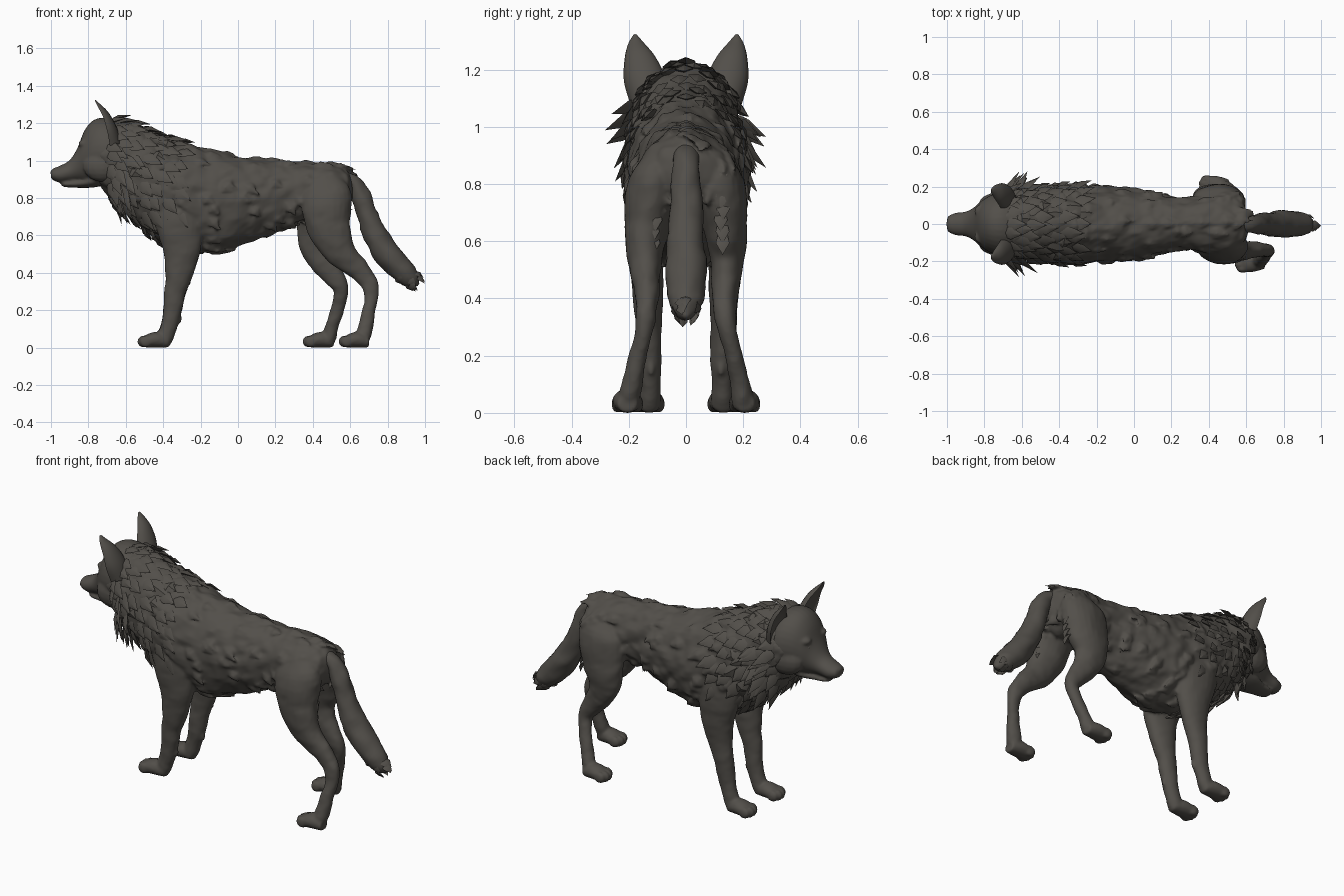
import bpy, bmesh, math, random
from mathutils import Vector, noise

if "Cube" in bpy.data.objects:
    bpy.data.objects.remove(bpy.data.objects["Cube"])

random.seed(4)
UP, Y = Vector((0, 0, 1)), Vector((0, 1, 0))
fur = bpy.data.materials.new("dark_grey_brown_fur")
fur.diffuse_color = (0.085, 0.078, 0.068, 1)
fur.use_nodes = True
fur.node_tree.nodes["Principled BSDF"].inputs["Base Color"].default_value = fur.diffuse_color


def finish(bm, name, angle=50, voxel=0, passes=3):
    bmesh.ops.recalc_face_normals(bm, faces=bm.faces)
    me = bpy.data.meshes.new(name)
    bm.to_mesh(me)
    bm.free()
    ob = bpy.data.objects.new(name, me)
    bpy.context.collection.objects.link(ob)
    me.materials.append(fur)
    bpy.ops.object.select_all(action='DESELECT')
    bpy.context.view_layer.objects.active = ob
    ob.select_set(True)
    if voxel:  # fuse overlapping parts into one sculpted skin
        m = ob.modifiers.new("fuse", 'REMESH')
        m.mode, m.voxel_size = 'VOXEL', voxel
        s = ob.modifiers.new("soften", 'SMOOTH')
        s.factor, s.iterations = .5, passes
        bpy.ops.object.modifier_apply(modifier="fuse")
        bpy.ops.object.modifier_apply(modifier="soften")
    bpy.ops.object.shade_smooth_by_angle(angle=math.radians(angle))
    return ob


def section(secs, t):
    """Smoothly interpolated section (x, y, z, half width, half depth)."""
    i = min(int(t), len(secs) - 2)
    f = t - i
    a, b, c, d = (secs[max(0, min(len(secs) - 1, i + k))] for k in (-1, 0, 1, 2))
    return [0.5 * (2 * q + (r - p) * f + (2 * p - 5 * q + 4 * r - s) * f * f
            + (3 * q - p - 3 * r + s) * f ** 3) for p, q, r, s in zip(a, b, c, d)]


def surface(secs, t, ang, upright=False, hollow=False):
    x, y, z, w, h = section(secs, t)
    w, h = max(w, 0.002), max(h, 0.002)
    n = UP
    if not upright:
        e = len(secs) - 1
        p, q = section(secs, max(0, t - .05)), section(secs, min(e, t + .05))
        n = (Vector(q[:3]) - Vector(p[:3])).cross(Y).normalized()
    c, s = math.cos(ang), math.sin(ang)
    v = n * h * s
    if hollow and v.x < 0:
        v *= -0.35
    return Vector((x, y, z)) + Y * w * c + v


def add_loft(bm, secs, n=20, steps=5, upright=False, hollow=False, rough=0.0):
    rings = []
    for k in range((len(secs) - 1) * steps + 1):
        t = k / steps
        mid = Vector(section(secs, t)[:3])
        ring = []
        for j in range(n):
            p = surface(secs, t, math.tau * j / n, upright, hollow)
            if rough:
                q = Vector((p.x * 9, p.y * 14, p.z * 14))
                p += (p - mid).normalized() * rough * (noise.noise(q) + .6 * noise.noise(q * 2.3))
            ring.append(bm.verts.new(p))
        rings.append(ring)
    for a, b in zip(rings, rings[1:]):
        for j in range(n):
            bm.faces.new((a[j], a[(j + 1) % n], b[(j + 1) % n], b[j]))
    bm.faces.new(rings[0])
    bm.faces.new(rings[-1])


def add_ball(bm, loc, size):
    vs = bmesh.ops.create_uvsphere(bm, u_segments=14, v_segments=9, radius=1)['verts']
    for v in vs:
        v.co = Vector(loc) + Vector([a * b for a, b in zip(v.co, size)])


def add_tuft(bm, root, d, n, length, width):
    """Pointed leaf-shaped lock of fur growing along d."""
    d, side = d.normalized(), d.cross(n).normalized()
    rings = []
    for f, w, lift in ((-.1, .7, -.014), (.4, 1, .003)):
        c = root + d * length * f + n * lift
        rings.append([bm.verts.new(c + o * width * w) for o in (side, n * .4, -side, -n * .4)])
    tip = bm.verts.new(root + d * length)
    a, b = rings
    for j in range(4):
        k = (j + 1) % 4
        bm.faces.new((a[j], a[k], b[k], b[j]))
        bm.faces.new((b[j], b[k], tip))
    bm.faces.new(a)


# torso and neck, rump to head
torso = [(x, 0, z, w, h) for x, z, w, h in (
    (.615, .85, .03, .04), (.58, .85, .11, .10), (.5, .84, .155, .14), (.35, .835, .145, .155),
    (.2, .81, .148, .19), (.05, .785, .182, .23), (-.1, .78, .2, .265), (-.22, .79, .205, .28),
    (-.35, .83, .205, .285), (-.45, .87, .2, .28), (-.55, .935, .19, .26), (-.65, .99, .18, .225),
    (-.73, 1.03, .16, .18), (-.79, 1.04, .11, .11))]
hind_fore = ((.44, .09, .93, .03, .06), (.46, .115, .82, .085, .135), (.44, .135, .67, .08, .13),
             (.425, .145, .55, .062, .1), (.455, .14, .46, .05, .077), (.51, .135, .385, .042, .057),
             (.548, .14, .32, .036, .044), (.542, .155, .25, .032, .036), (.515, .18, .15, .033, .036),
             (.49, .195, .07, .039, .04), (.475, .2, .02, .035, .035))
hind_back = ((.45, .09, .93, .03, .06), (.47, .115, .82, .085, .135), (.48, .135, .67, .08, .12),
             (.52, .145, .56, .065, .097), (.585, .14, .47, .05, .072), (.655, .135, .405, .042, .056),
             (.705, .14, .34, .036, .044), (.71, .155, .25, .032, .036), (.69, .18, .15, .033, .036),
             (.67, .195, .07, .039, .04), (.655, .2, .02, .035, .035))
front = ((-.3, .1, .86, .03, .07), (-.32, .13, .76, .065, .14), (-.31, .138, .64, .068, .125),
         (-.3, .138, .53, .06, .102), (-.315, .133, .4, .052, .075), (-.336, .13, .3, .045, .058),
         (-.35, .127, .2, .042, .05), (-.368, .127, .12, .038, .044), (-.388, .127, .06, .04, .043),
         (-.4, .127, .02, .038, .035))
ear = ((-.685, .135, 1.08, .06, .06), (-.70, .143, 1.16, .074, .055), (-.722, .158, 1.235, .057, .038),
       (-.75, .173, 1.288, .03, .02), (-.766, .178, 1.322, .006, .005))


def mirrored(secs, s):
    return [(x, s * y, z, w, h) for x, y, z, w, h in secs]


def paw(bm, heel, y):
    add_loft(bm, [(heel, y, .03, .034, .03), (heel - .05, y, .042, .049, .042),
                  (heel - .1, y, .038, .053, .038), (heel - .135, y, .028, .042, .026)], upright=True)
    for o, r in ((-.036, 0), (-.013, .012), (.013, .012), (.036, 0)):
        add_ball(bm, (heel - .118 - r, y + o, .032), (.034, .02, .032))


def coat(bm, t, a, length, width, lift):
    """Fur lock following the torso surface."""
    p = surface(torso, t, a, True)
    du = surface(torso, t, a + .05, True) - surface(torso, t, a - .05, True)
    dt = surface(torso, t + .05, a, True) - surface(torso, t - .05, a, True)
    n = du.cross(dt).normalized()
    if n.dot(p - Vector(section(torso, t)[:3])) < 0:
        n = -n
    flow = Vector((1, 0, -.7 * abs(math.cos(a)) - (.5 if math.sin(a) < 0 else 0)))
    flow -= n * flow.dot(n)
    add_tuft(bm, p, flow.normalized() + n * lift, n, length, width)


# torso and legs fused, with shallow clumps of fur
bm = bmesh.new()
add_loft(bm, torso, n=48, steps=8, upright=True, rough=.016)
for k in range(130):
    coat(bm, random.uniform(1.2, 9), random.uniform(0, math.tau), random.uniform(.08, .13), .03, .07)
for s in (-1, 1):
    add_loft(bm, mirrored(front, s), n=24, rough=.004)
    paw(bm, -.375, s * .13)
    add_loft(bm, mirrored(hind_fore if s > 0 else hind_back, s), n=24, rough=.006)
    paw(bm, .508 if s > 0 else .7, s * .205)
    add_ball(bm, (-.318, s * .122, .155), (.018, .014, .03))
finish(bm, "torso_and_legs", 60, voxel=.0085)

# head with cheeks, brows, nose and lower jaw
bm = bmesh.new()
add_loft(bm, [(x, 0, z, w, h) for x, z, w, h in (
    (-1, .924, .024, .018), (-.99, .926, .044, .03), (-.95, .927, .06, .046), (-.9, .944, .066, .058),
    (-.86, .975, .086, .089), (-.82, 1.02, .12, .142), (-.77, 1.045, .152, .172),
    (-.7, 1.045, .172, .182), (-.6, 1.02, .16, .17))], n=32, steps=6, upright=True)
add_loft(bm, [(-.945, 0, .874, .024, .008), (-.925, 0, .873, .044, .015), (-.86, 0, .876, .057, .022),
              (-.78, 0, .89, .088, .035), (-.7, 0, .92, .1, .05)], upright=True)
add_ball(bm, (-.982, 0, .935), (.022, .034, .02))
for s in (-1, 1):
    add_ball(bm, (-.815, s * .07, 1.09), (.04, .035, .022))
    add_ball(bm, (-.72, s * .11, .97), (.11, .06, .085))
finish(bm, "head", 60, voxel=.008)
bm = bmesh.new()
for s in (-1, 1):
    add_ball(bm, (-.838, s * .068, 1.055), (.012, .014, .011))
finish(bm, "eyes")

# ears and ragged fur on the limbs
for s, side in ((-1, "left"), (1, "right")):
    bm = bmesh.new()
    add_loft(bm, mirrored(ear, s), hollow=True)
    finish(bm, side + "_ear")
    bm = bmesh.new()
    for k in range(5):
        add_tuft(bm, Vector((-.235 - k * .008, s * .135, .54 - k * .035)), Vector((.15, 0, -1)),
                 Vector((1, 0, .2)), .07, .022)
    for k in range(7):
        add_tuft(bm, Vector((.575, s * (.1 + .03 * random.random()), .86 - k * .04)),
                 Vector((.25, 0, -1)), Vector((1, 0, .3)), .07, .024)
    finish(bm, side + "_leg_fringe")

# tail with ragged tip
tail = [(.53, 0, .905, .05, .045), (.61, 0, .885, .044, .042), (.66, 0, .81, .05, .05),
        (.695, 0, .7, .058, .056), (.745, 0, .58, .066, .066), (.82, 0, .475, .07, .07),
        (.895, 0, .395, .06, .058), (.94, 0, .355, .034, .037), (.965, 0, .335, .008, .008)]
bm = bmesh.new()
add_loft(bm, tail, n=24, rough=.008)
for k in range(16):
    t, a = random.uniform(5.6, 6.9), random.uniform(0, math.tau)
    p = surface(tail, t, a)
    n = (p - Vector(section(tail, t)[:3])).normalized()
    add_tuft(bm, p, Vector((1, 0, -.85)) - Y * p.y * 8 - n * .1, n, .06, .02)
finish(bm, "tail")

# layered locks over neck and withers
bm = bmesh.new()
for r in range(7):
    for k in range(20):
        a = math.tau * (k + .5 * (r % 2) + random.uniform(-.25, .25)) / 20
        coat(bm, 7.9 + r * .6 + random.uniform(-.15, .15), a, random.uniform(.08, .13), .034,
             random.uniform(.06, .28))
finish(bm, "mane", 40)

# longer spikes standing out beside the cheeks
bm = bmesh.new()
for s in (0, 1):
    for k in range(18):
        a = random.uniform(-1.1, .35)
        coat(bm, random.uniform(10.4, 11.7), math.pi - a if s else a,
             random.uniform(.12, .16), .03, random.uniform(.4, .85))
finish(bm, "neck_ruff", 40)
